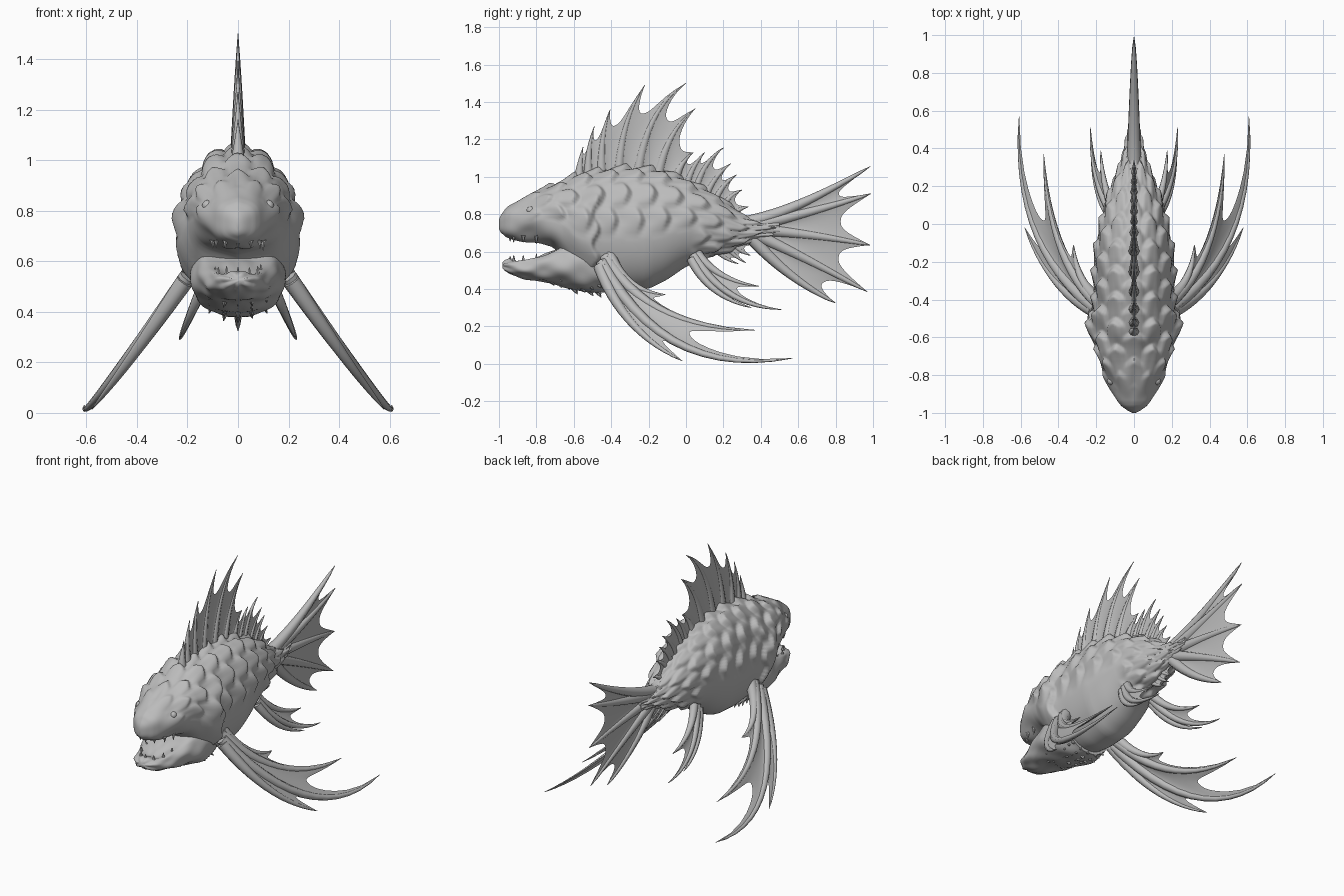
import bpy, math, random
from mathutils import Vector

random.seed(4)
if "Cube" in bpy.data.objects:
    bpy.data.objects.remove(bpy.data.objects["Cube"])

grey = bpy.data.materials.new("stone grey")
grey.use_nodes = True
GREY = (0.5, 0.5, 0.5, 1)
grey.diffuse_color = GREY
grey.node_tree.nodes["Principled BSDF"].inputs["Base Color"].default_value = GREY


def make(name, verts, faces, angle=45):
    mesh = bpy.data.meshes.new(name)
    mesh.from_pydata(verts, [], faces)
    obj = bpy.data.objects.new(name, mesh)
    bpy.context.collection.objects.link(obj)
    mesh.materials.append(grey)
    bpy.ops.object.select_all(action="DESELECT")
    obj.select_set(True)
    bpy.context.view_layer.objects.active = obj
    bpy.ops.object.mode_set(mode="EDIT")
    bpy.ops.mesh.select_all(action="SELECT")
    bpy.ops.mesh.normals_make_consistent(inside=False)
    bpy.ops.object.mode_set(mode="OBJECT")
    bpy.ops.object.shade_smooth_by_angle(angle=math.radians(angle))


def grid_faces(rows, cols, start=0, closed=False):
    faces = []
    for i in range(rows - 1):
        for j in range(cols if closed else cols - 1):
            k = (j + 1) % cols
            a, b = start + i * cols, start + (i + 1) * cols
            faces.append((a + j, a + k, b + k, b + j))
    return faces


def clamp(v):
    return max(0.0, min(1.0, v))


def lerp_section(sections, y):
    for a, b in zip(sections, sections[1:]):
        if y <= b[0]:
            t = clamp((y - a[0]) / (b[0] - a[0]))
            return Vector(a[1:]).lerp(Vector(b[1:]), t)
    return Vector(sections[-1][1:])


# Loft through sections of (y, bottom, top, half width) with a relief function
def loft(name, sections, rows, cols, relief, power):
    y0, y1 = sections[0][0], sections[-1][0]
    verts = []
    for i in range(rows):
        y = y0 + (y1 - y0) * i / (rows - 1)
        blur = min(.02, y - y0)
        low, top, wide = sum((lerp_section(sections, y + d) for d in (-blur, 0, blur)), Vector((0, 0, 0))) / 3
        for j in range(cols):
            a = 2 * math.pi * j / cols
            s, c = math.sin(a), math.cos(a)
            r = relief(y, min(a, 2 * math.pi - a))
            x = math.copysign(abs(s) ** power, s) * (wide + r)
            z = (low + top) / 2 + math.copysign(abs(c) ** power, c) * ((top - low) / 2 + r)
            verts.append((x, y, z))
    faces = grid_faces(rows, cols, 0, True)
    faces += [tuple(range(cols)), tuple(range((rows - 1) * cols, rows * cols))]
    make(name, verts, faces, 60)


# Overlapping pointed scales on the back and flanks, flared gill edge, smooth belly
def hide(y, a):
    row = a / 0.48 + 0.5
    k = math.floor(row)
    off = abs(2 * (row - k) - 1)
    phase = (y / 0.14 + 0.5 * (k % 2) + 0.25 * off) % 1.0
    ramp = phase / 0.78 if phase < 0.78 else (1 - phase) / 0.22
    mask = max(clamp((1.75 - a) / 0.3), clamp((y - 0.02) / 0.1))
    mask *= clamp((y + 0.88) / 0.25) * (1 - 0.5 * clamp(y / 0.4))
    scale = mask * (0.032 * ramp * (1 - 0.7 * off * off) - 0.012)
    edge = -0.49 + 0.018 * math.sin(13 * a)
    flare = clamp((y + 0.66) / (edge + 0.66)) * clamp((edge + 0.02 - y) / 0.02)
    flare *= clamp((a - 0.9) / 0.3) * clamp((2.4 - a) / 0.4)
    lumps = 0.007 * math.sin(23 * y + 2) * math.sin(5 * a) * clamp((-0.4 - y) / 0.2) * clamp((y + 1) / 0.1)
    return scale + 0.028 * flare + lumps


body = [(-1.0, .72, .77, .008), (-.985, .69, .81, .045), (-.96, .675, .84, .078), (-.9, .655, .87, .112),
        (-.8, .65, .925, .16), (-.7, .62, .97, .195), (-.64, .54, .99, .21),
        (-.58, .45, 1.015, .22), (-.5, .41, 1.035, .222), (-.42, .4, 1.045, .215),
        (-.35, .39, 1.055, .215), (-.2, .4, 1.05, .215), (-.1, .45, 1.03, .2),
        (0, .52, .99, .18), (.1, .56, .94, .155), (.2, .59, .88, .12),
        (.3, .63, .8, .08), (.4, .67, .77, .05), (.5, .69, .76, .03)]
loft("body", body, 210, 108, hide, 0.97)


# Lumpy jaw with a hollow mouth floor
def jaw_relief(y, a):
    hollow = 0.03 * clamp((0.9 - a) / 0.4) * clamp((y + 0.95) / 0.08) * clamp((-0.62 - y) / 0.08)
    return 0.006 * math.sin(31 * y) * math.sin(6 * a) - hollow


jaw = [(-.98, .51, .54, .03), (-.965, .49, .555, .065), (-.93, .475, .565, .09), (-.87, .455, .57, .115),
       (-.78, .44, .605, .142), (-.7, .425, .64, .168), (-.62, .4, .67, .19),
       (-.52, .38, .66, .185), (-.42, .385, .6, .14)]
loft("lower_jaw", jaw, 60, 56, jaw_relief, 0.95)


def bezier(p, t):
    a, b, c = (Vector(q) for q in p)
    return a * (1 - t) ** 2 + b * 2 * t * (1 - t) + c * t * t


# Tapered tube along a curved ray
def tube(verts, faces, ray, radius, taper=0.8, steps=14, sides=8):
    start = len(verts)
    for i in range(steps):
        t = i / (steps - 1)
        p = bezier(ray, t)
        d = (bezier(ray, t + .01) - bezier(ray, t - .01)).normalized()
        u = d.cross(Vector((1, 0, 0.01))).normalized()
        w = d.cross(u)
        r = radius * (1 - t) ** taper + 0.0015
        for j in range(sides):
            a = 2 * math.pi * j / sides
            verts.append(p + r * (u * math.cos(a) + w * math.sin(a)))
    faces.extend(grid_faces(steps, sides, start, True))
    faces.append(tuple(range(start, start + sides)))
    faces.append(tuple(range(len(verts) - sides, len(verts))))


# Fin: rays as (base, control, tip) in (y, z); the scalloped web swells to meet each ray
def fin(name, rays, place, radius, sag, taper=0.8, across=16, along=14):
    rays = [[Vector(place(y, z)) for y, z in ray] for ray in rays]
    normal = (rays[0][2] - rays[0][0]).cross(rays[-1][2] - rays[0][0]).normalized()
    verts, faces = [], []
    for a, b in zip(rays, rays[1:]):
        for side in (-1, 1):
            start = len(verts)
            for i in range(across + 1):
                u = i / across
                mid = [p.lerp(q, u) for p, q in zip(a, b)]
                near = abs(2 * u - 1)
                reach = 1 - sag * (1 - near ** 2.6)
                for j in range(along + 1):
                    v = reach * j / along
                    swell = radius * (1 - v) ** taper * (0.35 + 0.6 * near ** 2)
                    swell *= (1 - j / along) ** 0.4
                    verts.append(bezier(mid, v) + normal * side * (swell + 0.0012))
            faces += grid_faces(across + 1, along + 1, start)
    make(name + "_web", verts, faces, 80)
    verts, faces = [], []
    for ray in rays:
        tube(verts, faces, ray, radius, taper)
    make(name + "_rays", verts, faces, 80)


def flat(y, z):
    return (0, y, z)


fin("front_dorsal_fin", [
    [(-.57, .98), (-.57, 1.08), (-.55, 1.16)], [(-.52, .98), (-.53, 1.15), (-.49, 1.27)],
    [(-.45, 1.0), (-.46, 1.22), (-.405, 1.36)], [(-.36, 1.0), (-.35, 1.3), (-.22, 1.49)],
    [(-.26, 1.0), (-.21, 1.37), (0, 1.5)], [(-.15, 1.0), (-.1, 1.25), (.05, 1.365)],
    [(-.06, .98), (-.03, 1.08), (.04, 1.13)]], flat, 0.03, 0.4, 1.2)

fin("rear_dorsal_fin", [
    [(-.06, .96), (-.04, 1.06), (.03, 1.13)], [(0, .94), (.03, 1.06), (.1, 1.13)],
    [(.05, .92), (.09, 1.08), (.2, 1.155)], [(.1, .88), (.15, 1.01), (.24, 1.07)],
    [(.15, .86), (.19, .96), (.27, 1.01)], [(.19, .82), (.22, .9), (.3, .93)],
    [(.24, .78), (.27, .83), (.335, .84)]], flat, 0.02, 0.4)

fin("anal_fin", [
    [(.15, .62), (.2, .56), (.28, .535)], [(.2, .64), (.25, .58), (.32, .54)],
    [(.24, .66), (.28, .6), (.345, .58)], [(.28, .68), (.32, .64), (.37, .64)]], flat, 0.015, 0.4)

fin("tail_fin", [
    [(.33, .755), (.6, .82), (.985, 1.055)], [(.34, .735), (.65, .8), (.99, .91)],
    [(.34, .72), (.65, .7), (.985, .635)], [(.34, .705), (.62, .58), (.97, .385)],
    [(.34, .69), (.52, .47), (.8, .325)]], flat, 0.036, 0.24, 0.6)

for side, s in (("left", 1), ("right", -1)):
    # Long splayed front fins
    fin(side + "_pectoral_fin", [
        [(-.46, .52), (-.34, .17), (-.02, .015)], [(-.45, .54), (-.12, -.08), (.57, .03)],
        [(-.43, .57), (-.2, .18), (.37, .18)], [(-.41, .58), (-.32, .38), (-.11, .37)]],
        lambda y, z: (s * (.185 + (.56 - z) * (.75 + .13 * (y - .2))), y, z), 0.034, 0.4)
    # Short rear belly fins
    fin(side + "_pelvic_fin", [
        [(.03, .56), (.12, .36), (.35, .3)], [(.04, .58), (.2, .31), (.51, .29)],
        [(.06, .59), (.17, .44), (.39, .415)]],
        lambda y, z: (s * (.13 + .44 * (.52 - z)), y, z), 0.026, 0.36)
    # Small sunken eyes
    bpy.ops.mesh.primitive_uv_sphere_add(segments=24, ring_count=12, radius=0.022,
                                         location=(s * .12, -.83, .82))
    eye = bpy.context.object
    eye.name = side + "_eye"
    eye.data.materials.append(grey)
    bpy.ops.object.shade_smooth()

# Small teeth along both jaws
verts, faces = [], []
for i in range(7):
    a = math.pi * (i / 6 - .5)
    x, y = math.sin(a), -.8 - .14 * math.cos(a)
    size = random.uniform(.03, .045)
    for wide, z, d in ((.09, .545, 1), (.1, .685, -1)):
        p = (x * wide, y, z)
        tube(verts, faces, [p, p, (x * wide, y, z + d * size)], 0.012, 0.8, 5, 6)
make("teeth", verts, faces)

# Thorns below the jaw and throat
verts, faces = [], []
for i in range(8):
    y = -.74 + i * .042
    low = lerp_section(jaw, y)[0]
    for x in (-.1, -.05, 0, .05, .1):
        z = low + .03 + 4 * x * x
        drop = random.uniform(.035, .06)
        tube(verts, faces, [(x, y, z), (x, y + .01, z - drop / 2), (x * 1.15, y + .035, z - drop)],
             0.018, 0.8, 5, 6)
make("throat_thorns", verts, faces)
